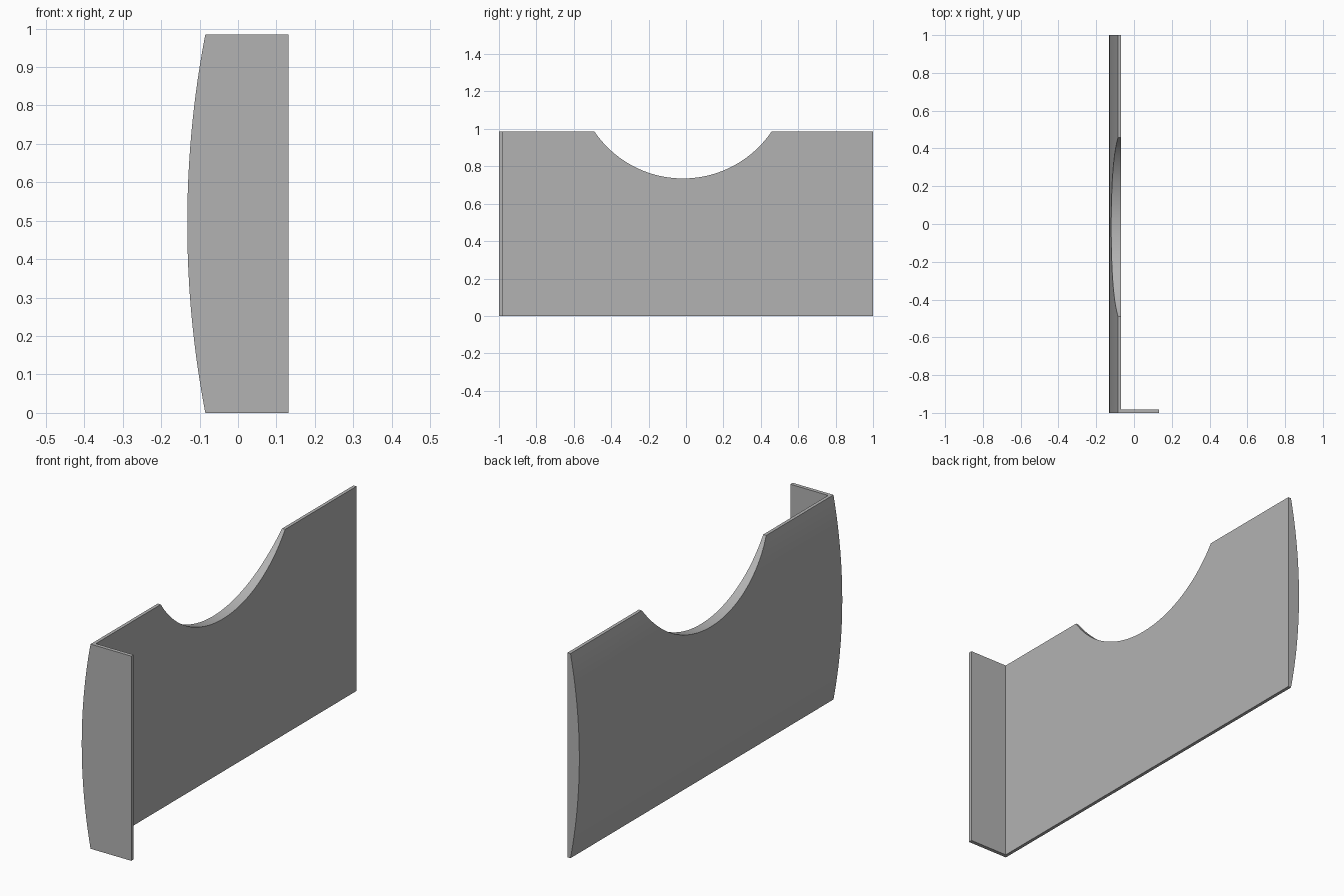
import bpy
import bmesh
import math

if "Cube" in bpy.data.objects:
    bpy.data.objects.remove(bpy.data.objects["Cube"], do_unlink=True)

HEIGHT = 0.985
HALF_X = 0.132       # half of the overall depth
EDGE_X = -0.085      # outer skin at the top and bottom edges
INNER_X = -0.069     # flat inner face of the panel
FLANGE = 0.018       # thickness of the end flange

grey = bpy.data.materials.new("plain grey")
grey.use_nodes = True
colour = (0.45, 0.45, 0.45, 1)
grey.diffuse_color = colour
grey.node_tree.nodes["Principled BSDF"].inputs["Base Color"].default_value = colour


def make_object(name, bm):
    bmesh.ops.recalc_face_normals(bm, faces=bm.faces)
    mesh = bpy.data.meshes.new(name)
    bm.to_mesh(mesh)
    bm.free()
    mesh.materials.append(grey)
    obj = bpy.data.objects.new(name, mesh)
    bpy.context.collection.objects.link(obj)
    return obj


def extrude(name, profile, direction):
    bm = bmesh.new()
    face = bm.faces.new([bm.verts.new(p) for p in profile])
    result = bmesh.ops.extrude_face_region(bm, geom=[face], use_keep_orig=True)
    verts = [v for v in result["geom"] if isinstance(v, bmesh.types.BMVert)]
    bmesh.ops.translate(bm, verts=verts, vec=direction)
    return make_object(name, bm)


def cut(target, cutter):
    cutter.hide_render = True
    mod = target.modifiers.new("cut", "BOOLEAN")
    mod.operation = "DIFFERENCE"
    mod.solver = "EXACT"
    mod.object = cutter
    bpy.context.view_layer.objects.active = target
    bpy.ops.object.modifier_apply(modifier=mod.name)
    bpy.data.objects.remove(cutter, do_unlink=True)


# Body: bowed outer skin and straight flange edge, extruded along the length
sag = EDGE_X + HALF_X
radius = ((HEIGHT / 2) ** 2 + sag ** 2) / (2 * sag)
sweep = math.asin(HEIGHT / 2 / radius)
steps = 32
profile = [(HALF_X, -1, 0), (HALF_X, -1, HEIGHT)]
for i in range(steps + 1):
    a = sweep * (1 - 2 * i / steps)
    profile.append((radius - HALF_X - radius * math.cos(a), -1,
                    HEIGHT / 2 + radius * math.sin(a)))
panel = extrude("bowed_panel_with_flange", profile, (0, 2, 0))

# Hollow behind the panel, leaving only the end flange
y = FLANGE - 1
hollow = extrude("hollow_cutter",
                 [(INNER_X, y, -1), (1, y, -1), (1, y, 2), (INNER_X, y, 2)],
                 (0, 3, 0))
cut(panel, hollow)

# Round notch in the top edge
notch_y, notch_bottom, half_chord = -0.016, 0.735, 0.473
depth = HEIGHT - notch_bottom
notch_r = (half_chord ** 2 + depth ** 2) / (2 * depth)
circle = []
for i in range(128):
    a = math.tau * i / 128
    circle.append((-1, notch_y + notch_r * math.sin(a),
                   notch_bottom + notch_r - notch_r * math.cos(a)))
cut(panel, extrude("notch_cutter", circle, (2, 0, 0)))

# Smooth curves, crisp corners
bpy.ops.object.select_all(action="DESELECT")
panel.select_set(True)
bpy.context.view_layer.objects.active = panel
bpy.ops.object.shade_smooth_by_angle(angle=math.radians(25))
